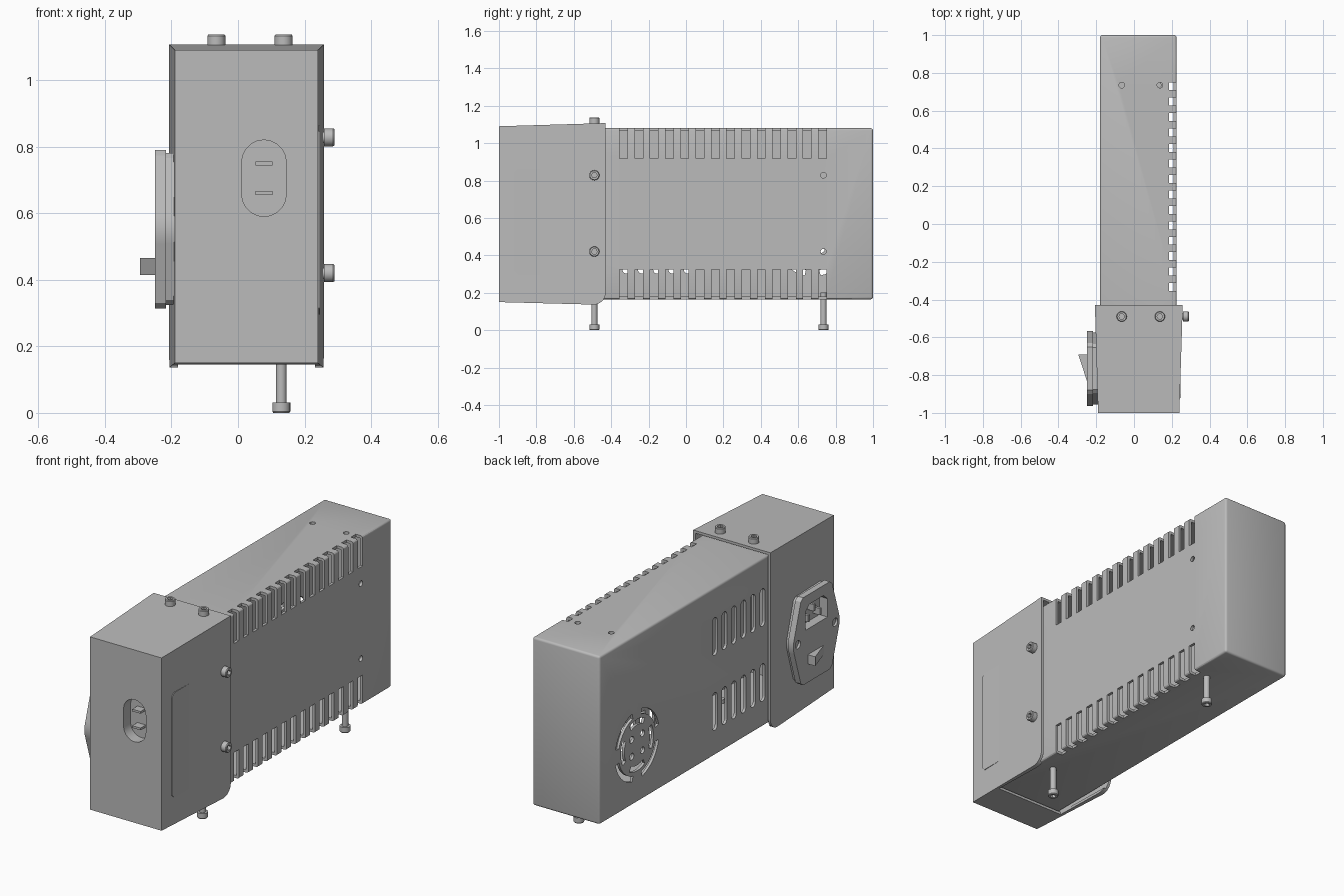
import bpy, bmesh
from math import sin, cos, pi, radians
from mathutils import Matrix, Vector

if "Cube" in bpy.data.objects:
    bpy.data.objects.remove(bpy.data.objects["Cube"])

grey = bpy.data.materials.new("plain_grey")
grey.use_nodes = True
COLOUR = (0.5, 0.5, 0.5, 1)
grey.diffuse_color = COLOUR
grey.node_tree.nodes["Principled BSDF"].inputs["Base Color"].default_value = COLOUR


def finish(name, bm):
    bmesh.ops.recalc_face_normals(bm, faces=bm.faces)
    me = bpy.data.meshes.new(name)
    bm.to_mesh(me)
    bm.free()
    me.materials.append(grey)
    ob = bpy.data.objects.new(name, me)
    bpy.context.collection.objects.link(ob)
    return ob


def add_box(bm, lo, hi):
    size = Vector(hi) - Vector(lo)
    mid = (Vector(hi) + Vector(lo)) / 2
    m = Matrix.Translation(mid) @ Matrix.Diagonal((*size, 1))
    return bmesh.ops.create_cube(bm, size=1, matrix=m)["verts"]


def add_prism(bm, outline, axis, a, b):
    """Extrude a 2D outline along an axis from a to b."""
    def place(u, v, d):
        return {"x": (d, u, v), "y": (u, d, v), "z": (u, v, d)}[axis]
    ends = [[bm.verts.new(place(u, v, d)) for u, v in outline] for d in (a, b)]
    n = len(outline)
    bm.faces.new(ends[0])
    bm.faces.new(ends[1][::-1])
    for i in range(n):
        j = (i + 1) % n
        bm.faces.new((ends[0][i], ends[0][j], ends[1][j], ends[1][i]))


def stadium(u, v, width, height, n=10):
    """Upright slot outline with round ends; a circle if width equals height."""
    r, s = width / 2, (height - width) / 2
    top = [(u + r * cos(pi * i / n), v + s + r * sin(pi * i / n)) for i in range(n + 1)]
    low = [(u - r * cos(pi * i / n), v - s - r * sin(pi * i / n)) for i in range(n + 1)]
    if s == 0:
        top, low = top[:-1], low[:-1]
    return top + low


def arc_slot(u, v, r0, r1, mid, half, n=8):
    angles = [radians(mid - half + 2 * half * i / n) for i in range(n + 1)]
    return ([(u + r1 * cos(a), v + r1 * sin(a)) for a in angles]
            + [(u + r0 * cos(a), v + r0 * sin(a)) for a in reversed(angles)])


def cut(ob, cutter_bm):
    """Subtract a shape, apply the result and remove the helper."""
    cutter = finish("cutter", cutter_bm)
    cutter.hide_render = True
    mod = ob.modifiers.new("cut", "BOOLEAN")
    mod.operation, mod.solver, mod.object = "DIFFERENCE", "EXACT", cutter
    dg = bpy.context.evaluated_depsgraph_get()
    me = bpy.data.meshes.new_from_object(ob.evaluated_get(dg))
    ob.modifiers.clear()
    ob.data = me
    bpy.data.objects.remove(cutter)


# Long hollow housing with rounded edges
bm = bmesh.new()
add_box(bm, (-0.18, -0.88, 0.165), (0.225, 1, 1.08))
bmesh.ops.bevel(bm, geom=bm.edges[:], offset=0.012, segments=3, profile=0.5, affect="EDGES")
housing = finish("housing", bm)
bm = bmesh.new()
add_box(bm, (-0.165, -0.865, 0.18), (0.21, 0.985, 1.065))
cut(housing, bm)

PITCH = 0.0818
SCREW_X, SCREW_Z = (-0.065, 0.137), (0.42, 0.828)
bm = bmesh.new()
# Vent slots wrapping both long edges
for i in range(14):
    y = -0.334 + PITCH * i
    for z0, z1 in ((0.1, 0.325), (0.918, 1.15)):
        add_box(bm, (0.184, y - 0.021, z0), (0.3, y + 0.021, z1))
# Two rows of round-ended slots on the other side
for i in range(6):
    for z in (0.405, 0.813):
        add_prism(bm, stadium(-0.4 + PITCH * i, z, 0.042, 0.205), "x", -0.25, -0.1)
# Round fan grille
for k in range(4):
    turn = 90 * k
    fan = (0.677, 0.477)
    add_prism(bm, arc_slot(*fan, 0.16, 0.19, turn + 45, 32), "x", -0.25, -0.1)
    add_prism(bm, arc_slot(*fan, 0.11, 0.14, turn, 28), "x", -0.25, -0.1)
    a = radians(turn + 45)
    hole = stadium(fan[0] + 0.065 * cos(a), fan[1] + 0.065 * sin(a), 0.036, 0.036)
    add_prism(bm, hole, "x", -0.25, -0.1)
# Screw holes near the back
for x in SCREW_X:
    add_prism(bm, stadium(x, 0.735, 0.03, 0.03), "z", 1.03, 1.15)
for z in SCREW_Z:
    add_prism(bm, stadium(0.735, z, 0.03, 0.03), "x", 0.15, 0.3)
cut(housing, bm)


# Flared end cap
def add_frustum(bm, y0, y1, inset):
    verts = add_box(bm, (-1, y0, -1), (1, y1, 1))
    for v in verts:
        t = (v.co.y + 1) / 0.57
        v.co.x = 0.24 + 0.018 * t - inset if v.co.x > 0 else -0.19 - 0.017 * t + inset
        v.co.z = 1.09 + 0.017 * t - inset if v.co.z > 0 else 0.15 - 0.015 * t + inset


bm = bmesh.new()
add_frustum(bm, -1, -0.43, 0)
corner = [e for e in bm.edges if all(v.co.y > -0.5 and v.co.z < 0.5 for v in e.verts)]
bmesh.ops.bevel(bm, geom=corner, offset=0.065, segments=8, profile=0.5, affect="EDGES")
cap = finish("end_cap", bm)
bm = bmesh.new()
add_frustum(bm, -0.9, -0.38, 0.014)
cut(cap, bm)
bm = bmesh.new()
add_box(bm, (-0.18, -0.8, 0), (0.232, -0.3, 0.3))
cut(cap, bm)
bm = bmesh.new()
add_prism(bm, stadium(0.078, 0.705, 0.134, 0.23), "y", -1.1, -0.94)
cut(cap, bm)

# Two blades in the front inlet
bm = bmesh.new()
for z in (0.66, 0.75):
    add_box(bm, (0.053, -0.985, z - 0.006), (0.103, -0.93, z + 0.006))
finish("front_inlet_blades", bm)

# Thin pad on the side of the cap
bm = bmesh.new()
add_prism(bm, [(-0.92, 0.315), (-0.9, 0.295), (-0.55, 0.295), (-0.55, 0.865),
               (-0.9, 0.865), (-0.92, 0.845)], "x", 0.235, 0.247)
finish("side_pad", bm)

# Power inlet plate with pointed ears
PY, PZ = -0.765, 0.552


def ear_plate(scale):
    quarter = [(0.115, 0.238), (0.135, 0.222), (0.19, 0.045), (0.1975, 0.02)]
    right = quarter + [(u, -v) for u, v in reversed(quarter)]
    full = right + [(-u, -v) for u, v in right]
    return [(PY + u * scale, PZ + v * scale) for u, v in full]


bm = bmesh.new()
add_prism(bm, ear_plate(1), "x", -0.25, -0.217)
plate = finish("inlet_plate", bm)
bm = bmesh.new()
add_prism(bm, ear_plate(0.96), "x", -0.218, -0.185)
backing = finish("inlet_backing", bm)
socket = [(PY - 0.095, 0.605), (PY + 0.095, 0.605), (PY + 0.095, 0.705),
          (PY + 0.06, 0.735), (PY - 0.06, 0.735), (PY - 0.095, 0.705)]
for part in (plate, backing):
    bm = bmesh.new()
    add_prism(bm, socket, "x", -0.3, -0.2)
    if part is plate:
        for side in (-1, 1):
            add_prism(bm, stadium(PY + side * 0.16, PZ, 0.044, 0.044), "x", -0.3, -0.238)
    cut(part, bm)

bm = bmesh.new()
for dy, z in ((-0.05, 0.65), (0, 0.69), (0.05, 0.65)):
    add_box(bm, (-0.24, PY + dy - 0.007, z - 0.018), (-0.19, PY + dy + 0.007, z + 0.018))
finish("inlet_pins", bm)

bm = bmesh.new()
add_prism(bm, [(-0.24, -0.86), (-0.295, -0.69), (-0.24, -0.69)], "z", 0.415, 0.465)
finish("rocker_switch", bm)


# Socket-head screws, turned around their own axis
def screw(name, seat, direction, length):
    n = 24
    profile = [(0.016, -length, 0), (0.016, 0, 0), (0.027, 0, 0), (0.027, 0.027, 0),
               (0.024, 0.031, 0), (0.015, 0.031, 1), (0.015, 0.014, 1)]
    m = Matrix.Translation(seat) @ Vector(direction).to_track_quat("Z", "Y").to_matrix().to_4x4()
    bm = bmesh.new()
    rings = []
    for r, h, hexed in profile:
        ring = []
        for i in range(n):
            a = 2 * pi * i / n
            k = cos(pi / 6) / cos(a % (pi / 3) - pi / 6) if hexed else 1
            ring.append(bm.verts.new(m @ Vector((r * k * cos(a), r * k * sin(a), h))))
        rings.append(ring)
    for lo, hi in zip(rings, rings[1:]):
        for i in range(n):
            j = (i + 1) % n
            bm.faces.new((lo[i], lo[j], hi[j], hi[i]))
    bm.faces.new(rings[0][::-1])
    bm.faces.new(rings[-1])
    finish(name, bm)


for i in range(2):
    screw(f"top_screw_{i + 1}", (SCREW_X[i], -0.49, 1.106), (0, 0, 1), 0.05)
    screw(f"side_screw_{i + 1}", (0.259, -0.49, SCREW_Z[i]), (1, 0, 0), 0.05)
    screw(f"bottom_screw_{i + 1}", (0.13, (-0.49, 0.735)[i], 0.031), (0, 0, -1), 0.17)

# Smooth round parts, keep hard edges
bpy.ops.object.select_all(action="DESELECT")
for ob in bpy.context.collection.objects:
    if ob.type == "MESH":
        ob.select_set(True)
        bpy.context.view_layer.objects.active = ob
bpy.ops.object.shade_smooth_by_angle(angle=radians(30))
